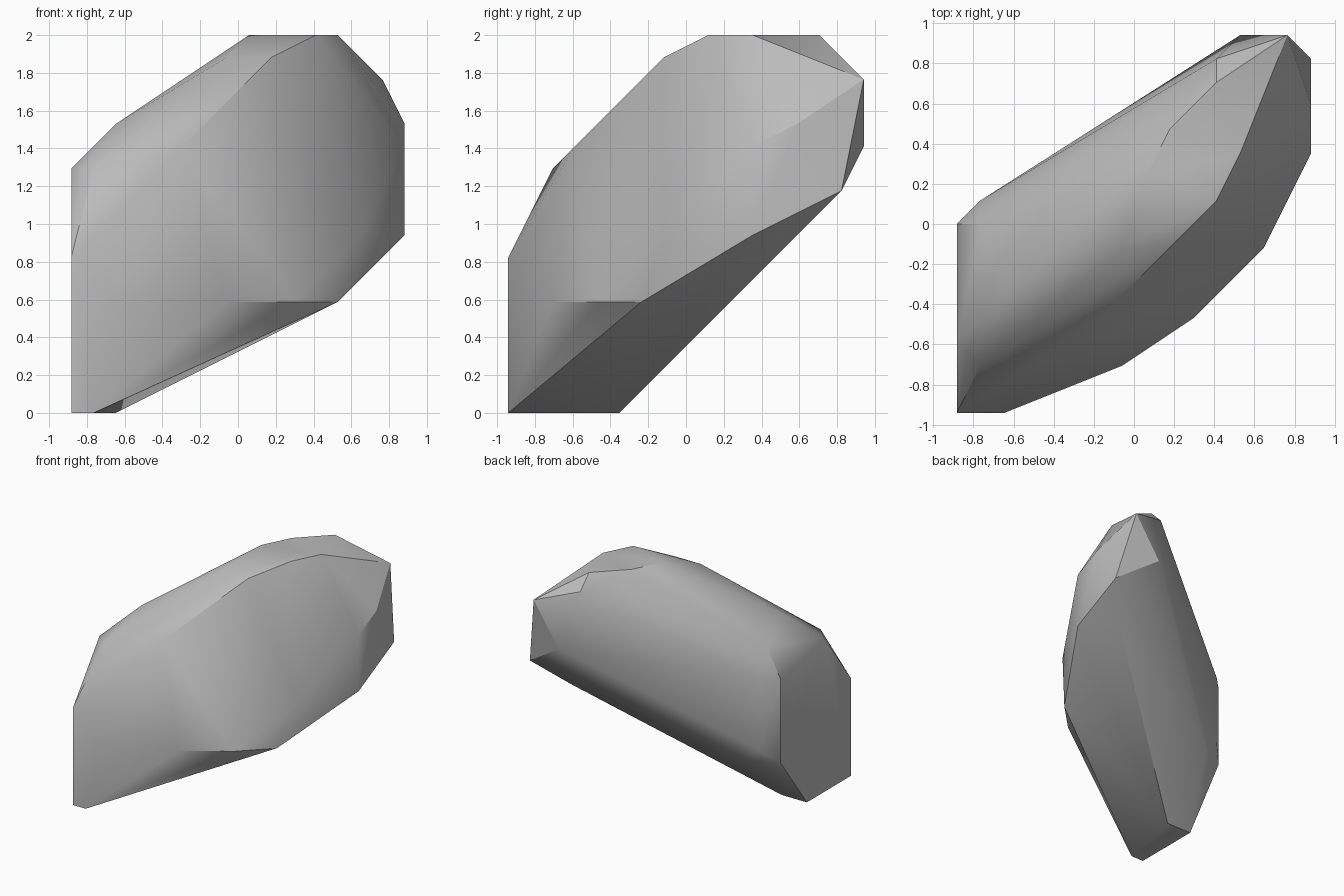
import bpy
import bmesh
import math
from mathutils import Vector

default_cube = bpy.data.objects.get("Cube")
if default_cube:
    bpy.data.objects.remove(default_cube, do_unlink=True)

# Corners are given on a whole-number lattice, then scaled to size
STEP = 2 / 17
ORIGIN = Vector((7.5, 8, 0))

corners = {
    "foot": [(0, 0, 0), (1, 0, 0), (2, 5, 0), (0, 5, 0)],
    "flat_end": [(0, 0, 7), (0, 3, 11), (0, 8, 10), (0, 8, 4)],
    "end_bevel": [(1, 2, 11), (1, 8, 12), (1, 9, 10), (1, 9, 5), (2, 9, 4)],
    "front_belly": [(2, 0, 5), (7, 2, 5), (10, 4, 5), (12, 6, 5), (13, 7, 8)],
    "shoulder": [(5, 3, 12), (9, 7, 16), (7, 7, 16), (2, 5, 13)],
    "crown": [(8, 10, 17), (9, 12, 17), (11, 14, 17), (12, 11, 17), (11, 9, 17)],
    "far_tip": [(14, 16, 15), (12, 16, 12), (11, 15, 16), (15, 15, 10), (13, 13, 8)],
    "far_side": [(15, 13, 13), (15, 11, 12), (15, 11, 8)],
}


def make_material(name, colour):
    material = bpy.data.materials.new(name)
    material.use_nodes = True
    material.diffuse_color = colour
    shader = next(n for n in material.node_tree.nodes if n.type == "BSDF_PRINCIPLED")
    shader.inputs["Base Color"].default_value = colour
    shader.inputs["Roughness"].default_value = 0.9
    return material


def make_boulder(name, groups, material):
    """Wrap a tight convex skin around the corners and merge its flat areas."""
    bm = bmesh.new()
    for group in groups.values():
        for corner in group:
            bm.verts.new((Vector(corner) - ORIGIN) * STEP)
    hull = bmesh.ops.convex_hull(bm, input=bm.verts[:], use_existing_faces=False)
    loose = {g for g in hull["geom_interior"] + hull["geom_unused"]
             if isinstance(g, bmesh.types.BMVert)}
    bmesh.ops.delete(bm, geom=list(loose), context="VERTS")
    bmesh.ops.dissolve_limit(bm, angle_limit=math.radians(0.5),
                             verts=bm.verts[:], edges=bm.edges[:])
    bmesh.ops.recalc_face_normals(bm, faces=bm.faces[:])
    mesh = bpy.data.meshes.new(name)
    bm.to_mesh(mesh)
    bm.free()
    mesh.materials.append(material)
    boulder = bpy.data.objects.new(name, mesh)
    bpy.context.collection.objects.link(boulder)
    return boulder


# Single leaning boulder, softly shaded with crisp creases
boulder = make_boulder("boulder", corners, make_material("stone_grey", (0.5, 0.5, 0.5, 1)))
bpy.ops.object.select_all(action="DESELECT")
boulder.select_set(True)
bpy.context.view_layer.objects.active = boulder
bpy.ops.object.shade_smooth_by_angle(angle=math.radians(30))
